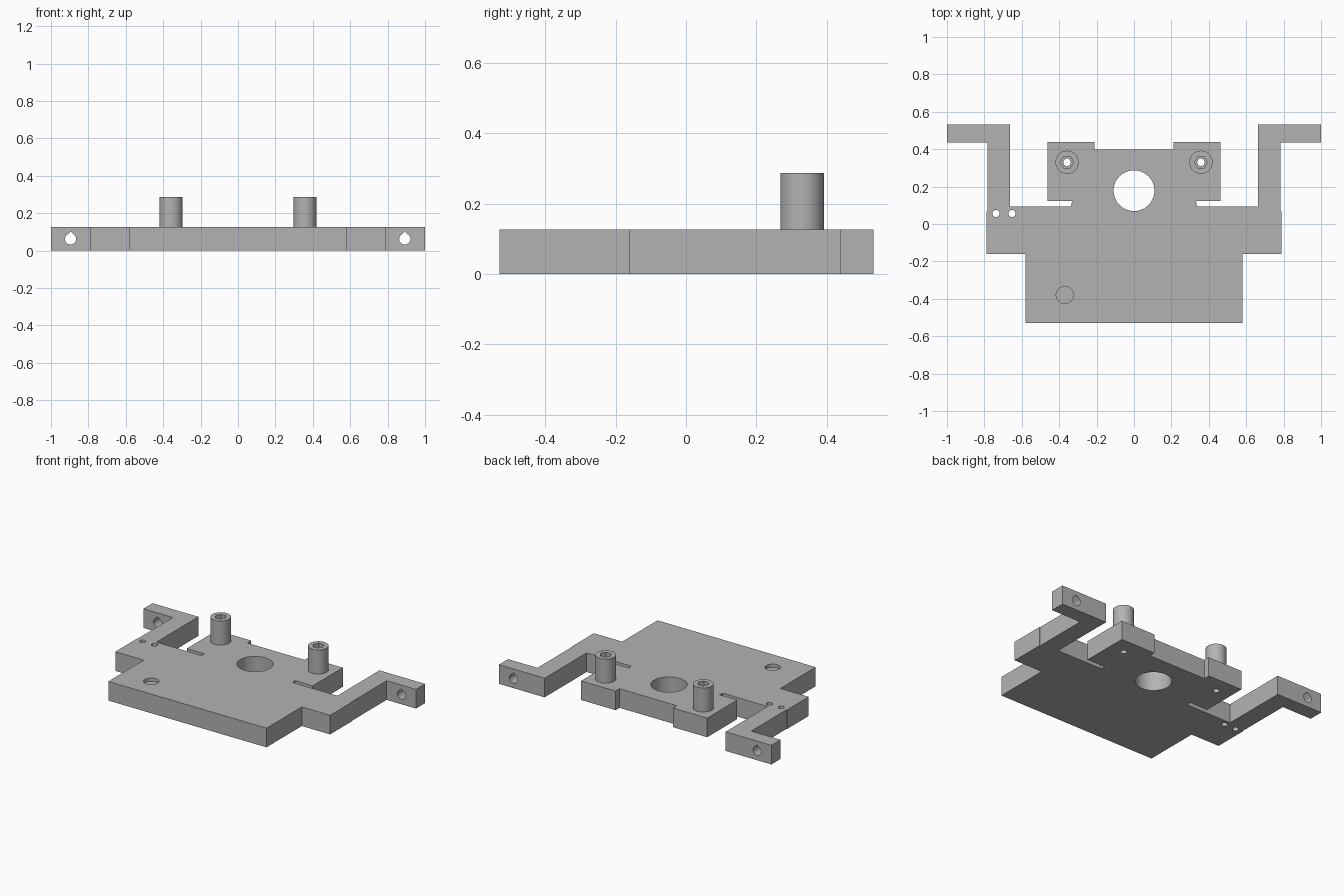
import bpy, bmesh, math
from mathutils import Matrix

if "Cube" in bpy.data.objects:
    bpy.data.objects.remove(bpy.data.objects["Cube"])

THICK, POST_TOP = 0.127, 0.287
POST_X, POST_Y = 0.358, 0.33

grey = bpy.data.materials.new("plain grey")
grey.diffuse_color = (0.45, 0.45, 0.45, 1)
grey.use_nodes = True
grey.node_tree.nodes["Principled BSDF"].inputs["Base Color"].default_value = grey.diffuse_color


def prism(name, points, z0, z1, matrix=None):
    """Extrude a closed 2D outline from z0 to z1."""
    bm = bmesh.new()
    face = bm.faces.new([bm.verts.new((x, y, z0)) for x, y in points])
    top = bmesh.ops.extrude_face_region(bm, geom=[face])["geom"]
    verts = [v for v in top if isinstance(v, bmesh.types.BMVert)]
    bmesh.ops.translate(bm, verts=verts, vec=(0, 0, z1 - z0))
    if matrix:
        bm.transform(matrix)
    bmesh.ops.recalc_face_normals(bm, faces=bm.faces)
    mesh = bpy.data.meshes.new(name)
    bm.to_mesh(mesh)
    bm.free()
    mesh.materials.append(grey)
    obj = bpy.data.objects.new(name, mesh)
    bpy.context.collection.objects.link(obj)
    return obj


def circle(x, y, r, n=48):
    return [(x + r * math.cos(2 * math.pi * i / n),
             y + r * math.sin(2 * math.pi * i / n)) for i in range(n)]


def activate(obj):
    bpy.ops.object.select_all(action='DESELECT')
    obj.select_set(True)
    bpy.context.view_layer.objects.active = obj


def cut(obj, cutter):
    activate(obj)
    mod = obj.modifiers.new("cut", 'BOOLEAN')
    mod.operation, mod.solver, mod.object = 'DIFFERENCE', 'EXACT', cutter
    bpy.ops.object.modifier_apply(modifier=mod.name)
    bpy.data.objects.remove(cutter, do_unlink=True)


def finish(obj):
    activate(obj)
    bpy.ops.object.shade_smooth_by_angle(angle=math.radians(30))


# Plate with side arms and rear mounting block, one half mirrored
half = [(0.58, -0.53), (0.58, -0.16), (0.788, -0.16), (0.788, 0.067),
        (0.784, 0.067), (0.784, 0.437), (1, 0.437), (1, 0.533),
        (0.664, 0.533), (0.664, 0.093), (0.337, 0.093), (0.331, 0.123),
        (0.462, 0.123), (0.462, 0.438), (0.21, 0.438), (0.21, 0.397)]
plate = prism("base_plate", half + [(-x, y) for x, y in reversed(half)], 0, THICK)

# Through holes: centre opening, post bores, two pin holes
for x, y, r in [(0, 0.178, 0.109), (-POST_X, POST_Y, 0.02), (POST_X, POST_Y, 0.02),
                (-0.738, 0.056, 0.019), (-0.652, 0.056, 0.019)]:
    cut(plate, prism("hole_cutter", circle(x, y, r), -0.05, THICK + 0.05))

# Shallow round recess
cut(plate, prism("recess_cutter", circle(-0.37, -0.38, 0.046), THICK - 0.022, THICK + 0.05))

# Teardrop holes through the arm ends
y_axis = Matrix.Rotation(math.radians(90), 4, 'X')
for x in (-0.895, 0.892):
    r = 0.03
    arc = [math.radians(145 + i * 250 / 28) for i in range(29)]
    drop = [(x + r * math.cos(a), 0.062 + r * math.sin(a)) for a in arc]
    drop.append((x, 0.101))
    cut(plate, prism("teardrop_cutter", drop, -0.6, -0.38, y_axis))
finish(plate)

# Posts with a through bore and a hexagonal socket
for side, name in ((-1, "left_post"), (1, "right_post")):
    x = side * POST_X
    post = prism(name, circle(x, POST_Y, 0.062), THICK, POST_TOP)
    cut(post, prism("bore_cutter", circle(x, POST_Y, 0.02), 0, 0.4))
    cut(post, prism("socket_cutter", circle(x, POST_Y, 0.035, 6), POST_TOP - 0.05, 0.4))
    finish(post)
